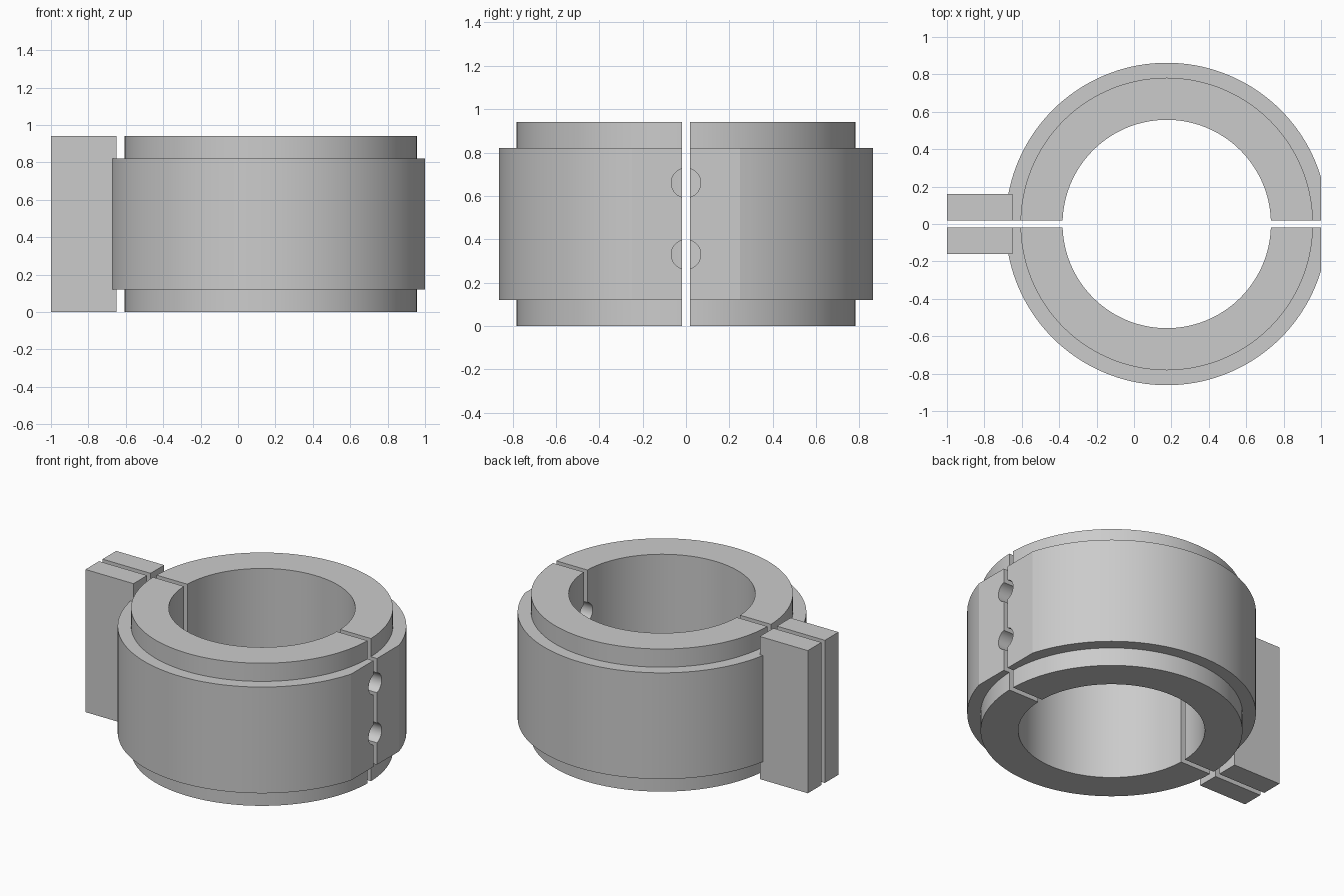
import bpy, bmesh, math

cube = bpy.data.objects.get("Cube")
if cube:
    bpy.data.objects.remove(cube, do_unlink=True)

CX = 0.175                      # ring axis
R_BORE, R_STEP, R_BODY = 0.557, 0.782, 0.862
Z_LOW, Z_HIGH, HEIGHT = 0.12, 0.82, 0.94
GAP = 0.018                     # half width of the split
FLAT_X = 1.0                    # flat face on the +x side
SEGMENTS = 72

grey = bpy.data.materials.new("plain grey")
grey.use_nodes = True
COLOUR = (0.6, 0.6, 0.6, 1)
grey.diffuse_color = COLOUR
grey.node_tree.nodes["Principled BSDF"].inputs["Base Color"].default_value = COLOUR


def finish(name, bm):
    """Turn a bmesh into a named grey object."""
    bmesh.ops.recalc_face_normals(bm, faces=bm.faces)
    mesh = bpy.data.meshes.new(name)
    bm.to_mesh(mesh)
    bm.free()
    mesh.materials.append(grey)
    obj = bpy.data.objects.new(name, mesh)
    bpy.context.collection.objects.link(obj)
    return obj


def activate(obj):
    bpy.ops.object.select_all(action="DESELECT")
    obj.select_set(True)
    bpy.context.view_layer.objects.active = obj


def half_ring(name, side):
    """Stepped half collar swept around the axis, with a parallel split gap."""
    profile = [(R_BORE, 0), (R_STEP, 0), (R_STEP, Z_LOW), (R_BODY, Z_LOW),
               (R_BODY, Z_HIGH), (R_STEP, Z_HIGH), (R_STEP, HEIGHT), (R_BORE, HEIGHT)]
    flat_angle = math.acos((FLAT_X - CX) / R_BODY)
    steps = [math.pi * i / SEGMENTS for i in range(SEGMENTS + 1)]
    nearest = min(range(len(steps)), key=lambda i: abs(steps[i] - flat_angle))
    steps[nearest] = flat_angle
    bm = bmesh.new()
    rings = []
    for a in steps:
        ring = []
        for r, z in profile:
            start = math.asin(GAP / r)
            t = min(max(a, start), math.pi - start)
            x = min(CX + r * math.cos(t), FLAT_X)
            ring.append(bm.verts.new((x, side * r * math.sin(t), z)))
        rings.append(ring)
    n = len(profile)
    for a, b in zip(rings, rings[1:]):
        for j in range(n):
            k = (j + 1) % n
            bm.faces.new((a[j], a[k], b[k], b[j]))
    bm.faces.new(rings[0])
    bm.faces.new(rings[-1])
    return finish(name, bm)


def bolt_cutter(z):
    """Cylinder along x for a hole across the split."""
    bpy.ops.mesh.primitive_cylinder_add(vertices=40, radius=0.068, depth=0.7,
                                        location=(0.9, 0, z),
                                        rotation=(0, math.pi / 2, 0))
    obj = bpy.context.object
    obj.name = "hole_cutter"
    obj.hide_render = True
    obj.data.materials.append(grey)
    return obj


def flange(name, side):
    """Rectangular clamping lug on the -x side."""
    bm = bmesh.new()
    bmesh.ops.create_cube(bm, size=1)
    for v in bm.verts:
        v.co.x = -1.0 if v.co.x < 0 else -0.65
        v.co.y = side * (GAP if v.co.y < 0 else 0.16)
        v.co.z = 0 if v.co.z < 0 else HEIGHT
    return finish(name, bm)


cutters = [bolt_cutter(z) for z in (0.33, 0.66)]
for label, side in (("front", -1), ("back", 1)):
    collar = half_ring(label + "_half_collar", side)
    activate(collar)
    for cutter in cutters:
        mod = collar.modifiers.new("hole", "BOOLEAN")
        mod.operation = "DIFFERENCE"
        mod.solver = "EXACT"
        mod.object = cutter
        bpy.ops.object.modifier_apply(modifier=mod.name)
    bpy.ops.object.shade_smooth_by_angle(angle=math.radians(12))
    flange(label + "_flange", side)

for cutter in cutters:
    bpy.data.objects.remove(cutter, do_unlink=True)
